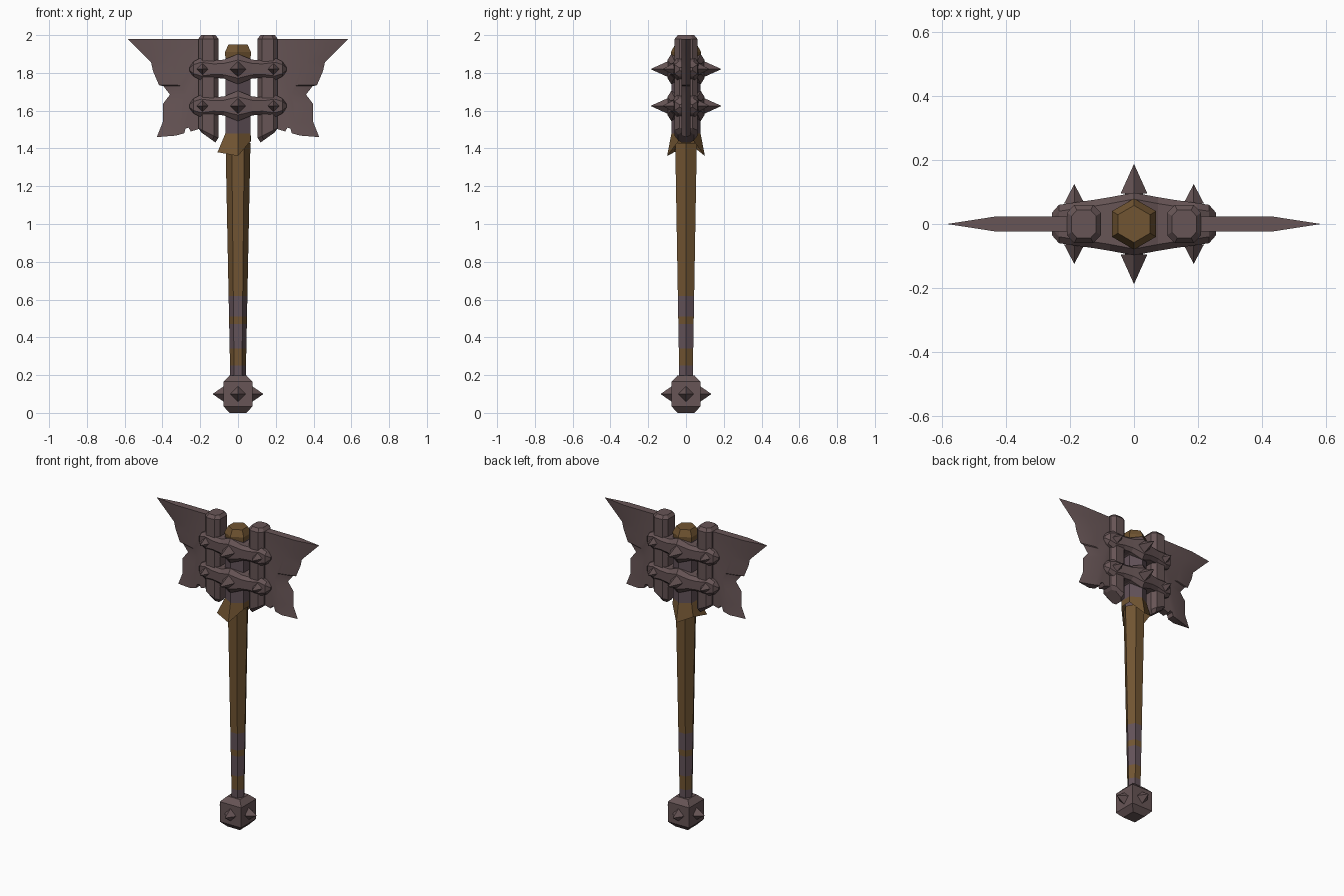
import bpy, bmesh, math
from mathutils import Vector

cube = bpy.data.objects.get("Cube")
if cube:
    bpy.data.objects.remove(cube, do_unlink=True)


def material(name, rgb):
    m = bpy.data.materials.new(name)
    m.use_nodes = True
    m.diffuse_color = (*rgb, 1)
    m.node_tree.nodes["Principled BSDF"].inputs["Base Color"].default_value = (*rgb, 1)
    return m


METAL = material("dull iron", (0.135, 0.09, 0.092))
WOOD = material("brown wood", (0.165, 0.09, 0.032))
WRAP = material("purple grey wrap", (0.125, 0.085, 0.1))


def finish(name, bm, mats, rule=None):
    bmesh.ops.recalc_face_normals(bm, faces=bm.faces)
    if rule:
        for f in bm.faces:
            f.material_index = rule(f.calc_center_median().z)
    mesh = bpy.data.meshes.new(name)
    bm.to_mesh(mesh)
    bm.free()
    for m in mats:
        mesh.materials.append(m)
    ob = bpy.data.objects.new(name, mesh)
    bpy.context.collection.objects.link(ob)
    return ob


def loft(name, rings, mats, rule=None, cap_start=True):
    """Skin matching rings of points and cap the ends."""
    bm = bmesh.new()
    vs = [[bm.verts.new(p) for p in ring] for ring in rings]
    n = len(vs[0])
    for a, b in zip(vs, vs[1:]):
        for i in range(n):
            j = (i + 1) % n
            bm.faces.new((a[i], a[j], b[j], b[i]))
    if cap_start:
        bm.faces.new(vs[0])
    bm.faces.new(vs[-1])
    return finish(name, bm, mats, rule)


def ngon(n, r, z, turn=0):
    return [(r * math.cos(turn + math.tau * i / n),
             r * math.sin(turn + math.tau * i / n), z) for i in range(n)]


def spike(name, base, direction, radius, length):
    """Four-sided pyramid with a diamond base."""
    d = Vector(direction)
    side = d.cross(Vector((0, 0, 1)))
    up = Vector((0, 0, 1))
    c = Vector(base)
    bm = bmesh.new()
    ring = [bm.verts.new(c + v * radius) for v in (side, up, -side, -up)]
    tip = bm.verts.new(c + d * length)
    bm.faces.new(ring)
    for i in range(4):
        bm.faces.new((ring[i], ring[(i + 1) % 4], tip))
    finish(name, bm, [METAL])


# Handle with wrapped lower grip
heights = [0.18, 0.25, 0.34, 0.47, 0.51, 0.62, 1.43]


def grip_rule(z):
    return int(z < 0.25 or 0.34 < z < 0.47 or 0.51 < z < 0.62)


loft("handle", [ngon(6, 0.041 + 0.025 * (z - 0.18) / 1.25, z) for z in heights],
     [WOOD, WRAP], grip_rule)

# Head socket with a torn, flared lower rim
torn = [(0.08, 1.44), (0.10, 1.36), (0.10, 1.40), (0.125, 1.38), (0.10, 1.36), (0.077, 1.44)]
rim = [ngon(6, r, z, math.pi / 6)[i] for i, (r, z) in enumerate(torn)]
rings = [rim] + [ngon(6, r, z, math.pi / 6) for r, z in
                 ((0.077, 1.48), (0.077, 1.88), (0.08, 1.91), (0.058, 1.95))]
loft("head_socket", rings, [WOOD, WRAP], lambda z: int(1.5 < z < 1.87), cap_start=False)

# Spiked pommel
square = math.pi / 4
loft("pommel", [ngon(4, h * math.sqrt(2), z, square) for h, z in
                ((0.045, 0), (0.077, 0.035), (0.077, 0.165), (0.045, 0.198))], [METAL])
for i in range(4):
    d = Vector((math.cos(i * math.pi / 2), math.sin(i * math.pi / 2), 0))
    spike("pommel_spike", d * 0.074 + Vector((0, 0, 0.1)), d, 0.042, 0.061)


# Chamfered rods carrying the blades, cut at a slant below
def rod_ring(side, z, s=1, slant=0):
    ring = []
    for x, y in ((0.053, 0.035), (0.03, 0.06), (-0.03, 0.06), (-0.053, 0.035),
                 (-0.053, -0.035), (-0.03, -0.06), (0.03, -0.06), (0.053, -0.035)):
        ring.append((side * (0.157 + x * s), y * s, z + slant * (x + 0.053)))
    return ring


for side, label in ((1, "left"), (-1, "right")):
    loft(label + "_rod", [rod_ring(side, 1.432, 0.7, 0.5), rod_ring(side, 1.455, 1, 0.5),
                          rod_ring(side, 1.98), rod_ring(side, 2.0, 0.72)], [METAL])

# Clamping bands: stations of x, half depth, half height
stations = [(0.257, 0.035, 0.012), (0.235, 0.06, 0.04), (0.195, 0.066, 0.06),
            (0.13, 0.075, 0.046), (0.075, 0.084, 0.05), (0, 0.098, 0.08)]
stations = [(-x, d, h) for x, d, h in stations] + stations[-2::-1]
for zc, label in ((1.82, "upper"), (1.625, "lower")):
    rings = []
    for x, d, h in stations:
        rings.append([(x, d, zc - h * 0.6), (x, d, zc + h * 0.6), (x, d - 0.02, zc + h),
                      (x, 0.02 - d, zc + h), (x, -d, zc + h * 0.6), (x, -d, zc - h * 0.6),
                      (x, 0.02 - d, zc - h), (x, d - 0.02, zc - h)])
    loft(label + "_band", rings, [METAL])
    for s in (-1, 1):
        spike(label + "_spike", (0, s * 0.095, zc), (0, s, 0), 0.042, 0.093)
        for x in (-0.187, 0.187):
            spike(label + "_stud", (x, s * 0.064, zc), (0, s, 0), 0.032, 0.061)

# Ragged blades: flat cheek plus a bevel running to the cutting edge
edge = [(0.585, 1.98), (0.52, 1.915), (0.46, 1.855), (0.45, 1.81), (0.418, 1.735),
        (0.395, 1.73), (0.36, 1.685), (0.398, 1.635), (0.398, 1.54), (0.43, 1.46)]
shoulder = [(0.43, 1.98), (0.39, 1.915), (0.35, 1.855), (0.34, 1.81), (0.32, 1.735),
            (0.30, 1.73), (0.28, 1.685), (0.30, 1.635), (0.30, 1.54), (0.33, 1.468)]
lower = [(0.285, 1.48), (0.278, 1.505), (0.262, 1.51), (0.25, 1.49), (0.2, 1.505), (0.15, 1.51)]
cheek = shoulder + lower + [(0.15, 1.98)]
THICK = 0.024
for side, label in ((1, "left"), (-1, "right")):
    bm = bmesh.new()
    rim = [bm.verts.new((side * x, 0, z)) for x, z in edge]
    faces = [[bm.verts.new((side * x, y, z)) for x, z in cheek] for y in (-THICK, THICK)]
    count = len(edge)
    for f in faces:
        bm.faces.new(f)
        for i in range(count - 1):
            bm.faces.new((f[i], f[i + 1], rim[i + 1], rim[i]))
    front, back = faces
    bm.faces.new((front[0], rim[0], back[0]))
    bm.faces.new((front[count - 1], rim[-1], back[count - 1]))
    for i in range(count - 1, len(cheek)):
        j = (i + 1) % len(cheek)
        bm.faces.new((front[i], front[j], back[j], back[i]))
    blade = finish(label + "_blade", bm, [METAL])
    bpy.ops.object.select_all(action="DESELECT")
    blade.select_set(True)
    bpy.context.view_layer.objects.active = blade
    bpy.ops.object.shade_smooth_by_angle(angle=math.radians(30))
